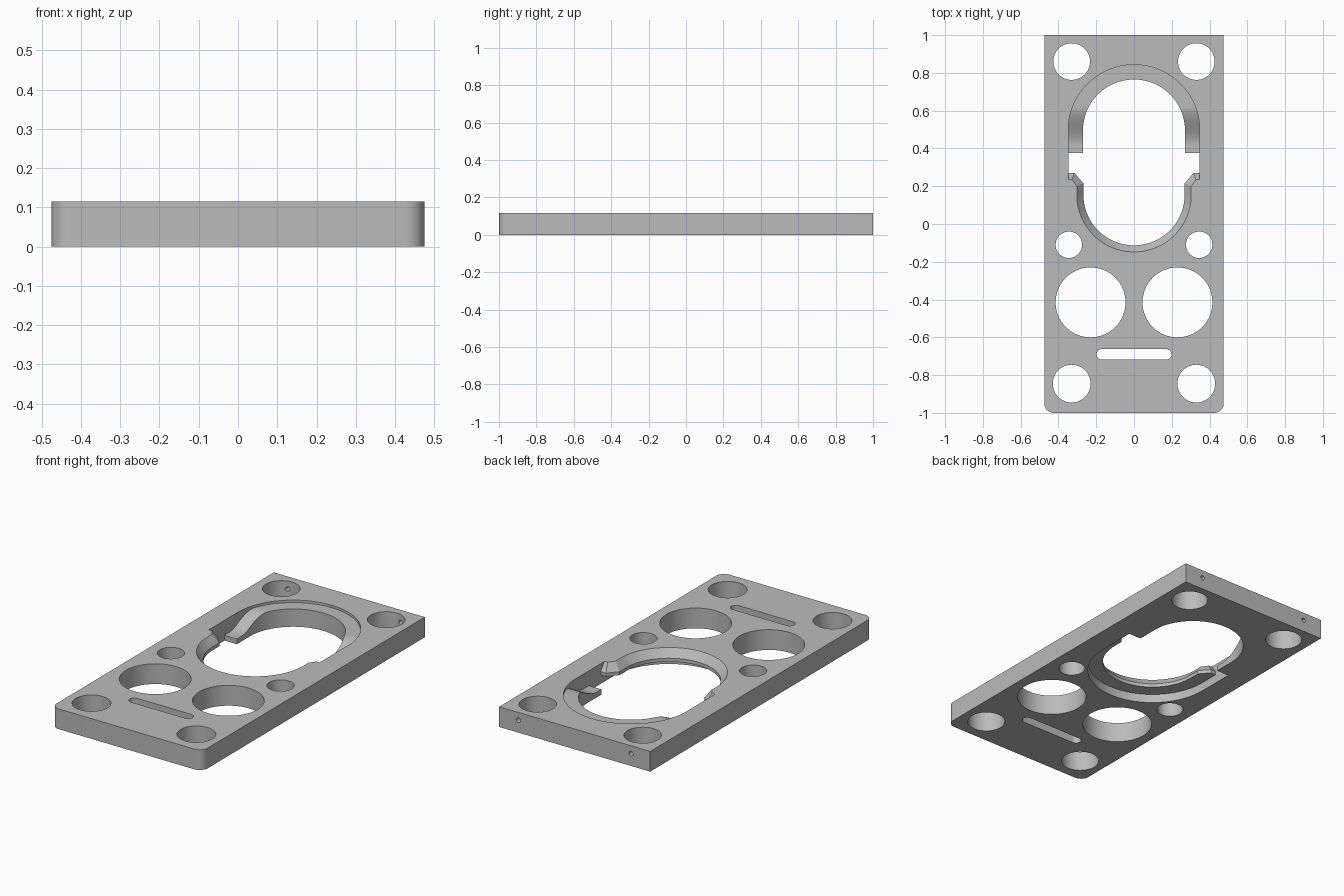
import bpy, bmesh
from math import sin, cos, pi, radians

if "Cube" in bpy.data.objects:
    bpy.data.objects.remove(bpy.data.objects["Cube"])

TOP = 0.115

grey = bpy.data.materials.new("mid_grey")
grey.use_nodes = True
colour = (0.5, 0.5, 0.5, 1)
grey.diffuse_color = colour
grey.node_tree.nodes["Principled BSDF"].inputs["Base Color"].default_value = colour


def arc(cx, cy, r, a0, a1, n=32):
    """Points on an arc, angles in degrees."""
    steps = [radians(a0 + (a1 - a0) * i / n) for i in range(n + 1)]
    return [(cx + r * cos(a), cy + r * sin(a)) for a in steps]


def loft(name, rings):
    """Closed solid through rings of 3D points, capped at both ends."""
    bm = bmesh.new()
    loops = [[bm.verts.new(p) for p in ring] for ring in rings]
    n = len(loops[0])
    for a, b in zip(loops, loops[1:]):
        for i in range(n):
            j = (i + 1) % n
            bm.faces.new((a[i], a[j], b[j], b[i]))
    bm.faces.new(loops[0][::-1])
    bm.faces.new(loops[-1])
    bmesh.ops.recalc_face_normals(bm, faces=bm.faces)
    mesh = bpy.data.meshes.new(name)
    bm.to_mesh(mesh)
    bm.free()
    ob = bpy.data.objects.new(name, mesh)
    bpy.context.collection.objects.link(ob)
    return ob


def level(outline, z):
    return [(x, y, z) for x, y in outline]


def prism(name, outline, z0=-0.1, z1=0.2):
    return loft(name, [level(outline, z0), level(outline, z1)])


def mirrored(half):
    """Close a right-hand half outline across x = 0."""
    return half + [(-x, y) for x, y in reversed(half) if x > 1e-5]


# Plate with two rounded front corners
plate = prism("plate", mirrored(
    arc(0.425, -0.95, 0.05, -90, 0, 12) + [(0.475, 1)]), 0, TOP)
plate.data.materials.append(grey)
cutters = []

# Round holes, in mirrored pairs
for x, y, r in [(0.33, 0.86, 0.097), (0.33, -0.845, 0.1),
                (0.345, -0.11, 0.07), (0.23, -0.415, 0.185)]:
    for side in (-1, 1):
        cutters.append(prism("round_hole", arc(side * x, y, r, 0, 360, 64)[:-1]))

# Narrow slot
cutters.append(prism("slot", arc(0.17, -0.69, 0.028, -90, 90, 16)
                     + arc(-0.17, -0.69, 0.028, 90, 270, 16)))

# Through opening with side notches
lower = arc(0, 0.155, 0.268, -90, 0)
cutters.append(prism("opening", mirrored(
    lower + [(0.268, 0.215), (0.315, 0.27), (0.348, 0.27),
             (0.348, 0.375), (0.27, 0.375)] + arc(0, 0.495, 0.27, 0, 90))))

# Sloped lip around the front end of the opening
inner = mirrored(lower + [(0.268, 0.215), (0.315, 0.27), (0.348, 0.27), (0.348, 0.32)])
outer = mirrored(arc(0, 0.155, 0.303, -90, 0)
                 + [(0.303, 0.2), (0.328, 0.235), (0.348, 0.235), (0.348, 0.32)])
cutters.append(loft("lip_slope", [level(inner, 0.07), level(outer, TOP), level(outer, 0.2)]))

# Recess under the lip
cutters.append(prism("under_recess", mirrored(
    arc(0, 0.155, 0.348, -90, 0) + [(0.348, 0.375)]), -0.1, 0.05))


# Ledge that ramps up from the notches to the back
def ledge_height(y):
    t = min(max((y - 0.42) / 0.2, 0), 1)
    return 0.03 + 0.071 * t * t * (3 - 2 * t)


stations = [(0.348, 0.375 + 0.12 * i / 8) for i in range(8)] + arc(0, 0.495, 0.348, 0, 89, 40)
cutters.append(loft("ledge_ramp", [
    [(-w, y, ledge_height(y)), (w, y, ledge_height(y)), (w, y, 0.2), (-w, y, 0.2)]
    for w, y in stations]))

# Small cross holes from the back face into the rear holes
for side in (-1, 1):
    ring = arc(side * 0.355, 0.07, 0.013, 0, 360, 20)[:-1]
    cutters.append(loft("cross_hole", [[(x, y, z) for x, z in ring] for y in (0.88, 1.1)]))

# Cut everything out of the plate
bpy.ops.object.select_all(action='DESELECT')
plate.select_set(True)
bpy.context.view_layer.objects.active = plate
for cutter in cutters:
    cutter.hide_render = True
    mod = plate.modifiers.new(cutter.name, 'BOOLEAN')
    mod.operation = 'DIFFERENCE'
    mod.solver = 'EXACT'
    mod.object = cutter
    bpy.ops.object.modifier_apply(modifier=mod.name)
    bpy.data.objects.remove(cutter)
bpy.ops.object.shade_smooth_by_angle(angle=radians(25))
